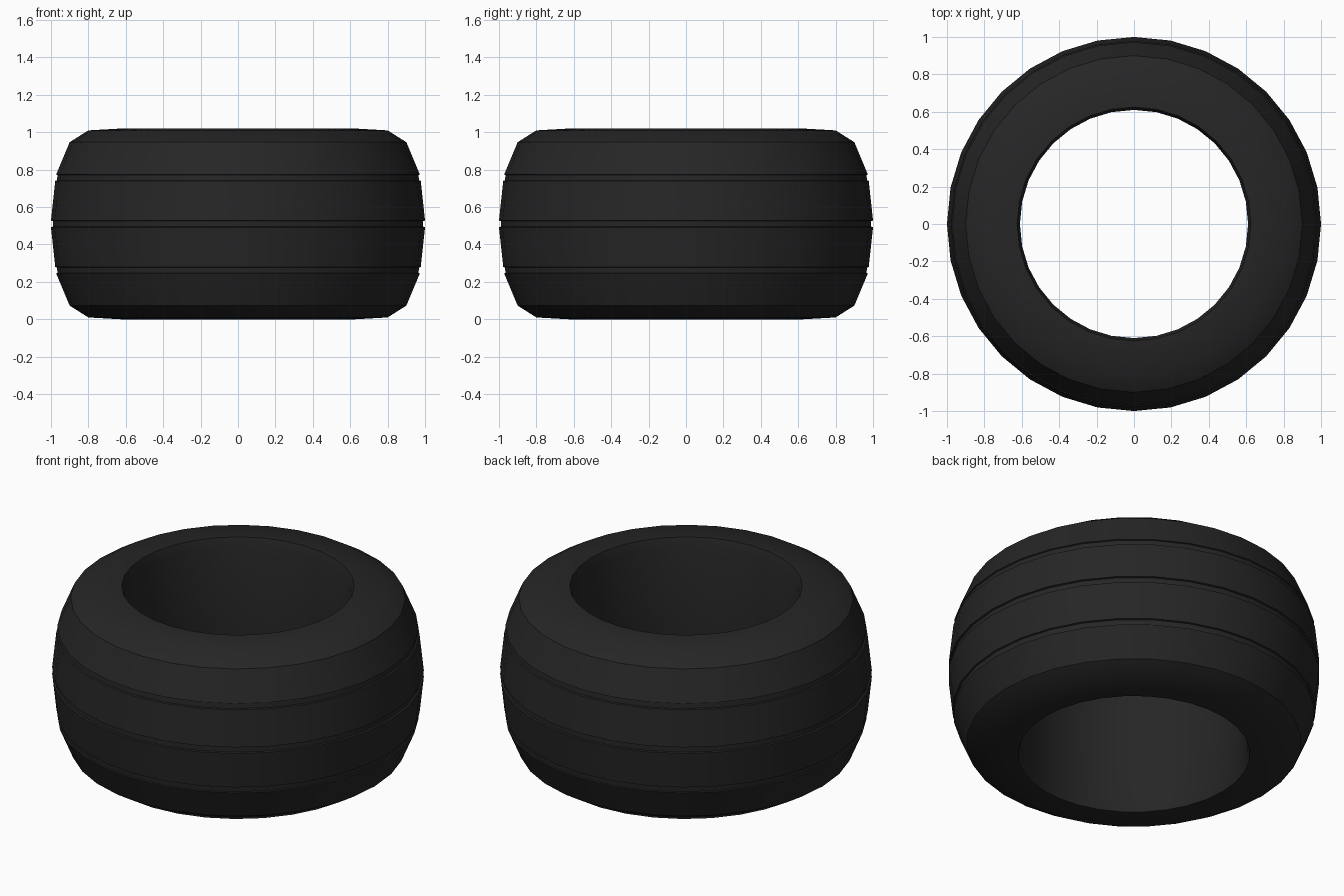
import bpy, bmesh, math

if "Cube" in bpy.data.objects:
    bpy.data.objects.remove(bpy.data.objects["Cube"])

SEGMENTS = 32
H = 1.02

rubber = bpy.data.materials.new("black rubber")
rubber.diffuse_color = (0.019, 0.019, 0.019, 1)
rubber.use_nodes = True
rubber.node_tree.nodes["Principled BSDF"].inputs["Base Color"].default_value = rubber.diffuse_color

# Upper half of the tyre cross-section (radius, height), inner wall to tread centre
half = [(0.61, 0.97), (0.625, H), (0.80, 1.01), (0.90, 0.947), (0.972, 0.775),
        (0.965, 0.772), (0.968, 0.743), (0.977, 0.74), (1.0, 0.528), (0.99, 0.525)]
profile = half + [(r, H - z) for r, z in reversed(half)]

# Spin the closed profile around the vertical axis
bm = bmesh.new()
rings = []
for i in range(SEGMENTS):
    a = 2 * math.pi * i / SEGMENTS
    rings.append([bm.verts.new((r * math.cos(a), r * math.sin(a), z)) for r, z in profile])
n = len(profile)
for i in range(SEGMENTS):
    a, b = rings[i], rings[(i + 1) % SEGMENTS]
    for j in range(n):
        k = (j + 1) % n
        bm.faces.new((a[j], a[k], b[k], b[j]))
bmesh.ops.recalc_face_normals(bm, faces=bm.faces)

mesh = bpy.data.meshes.new("tyre")
bm.to_mesh(mesh)
bm.free()
mesh.materials.append(rubber)
tyre = bpy.data.objects.new("tyre", mesh)
bpy.context.collection.objects.link(tyre)

# Smooth tread, crisp groove edges
bpy.context.view_layer.objects.active = tyre
tyre.select_set(True)
bpy.ops.object.shade_smooth_by_angle(angle=math.radians(35))
